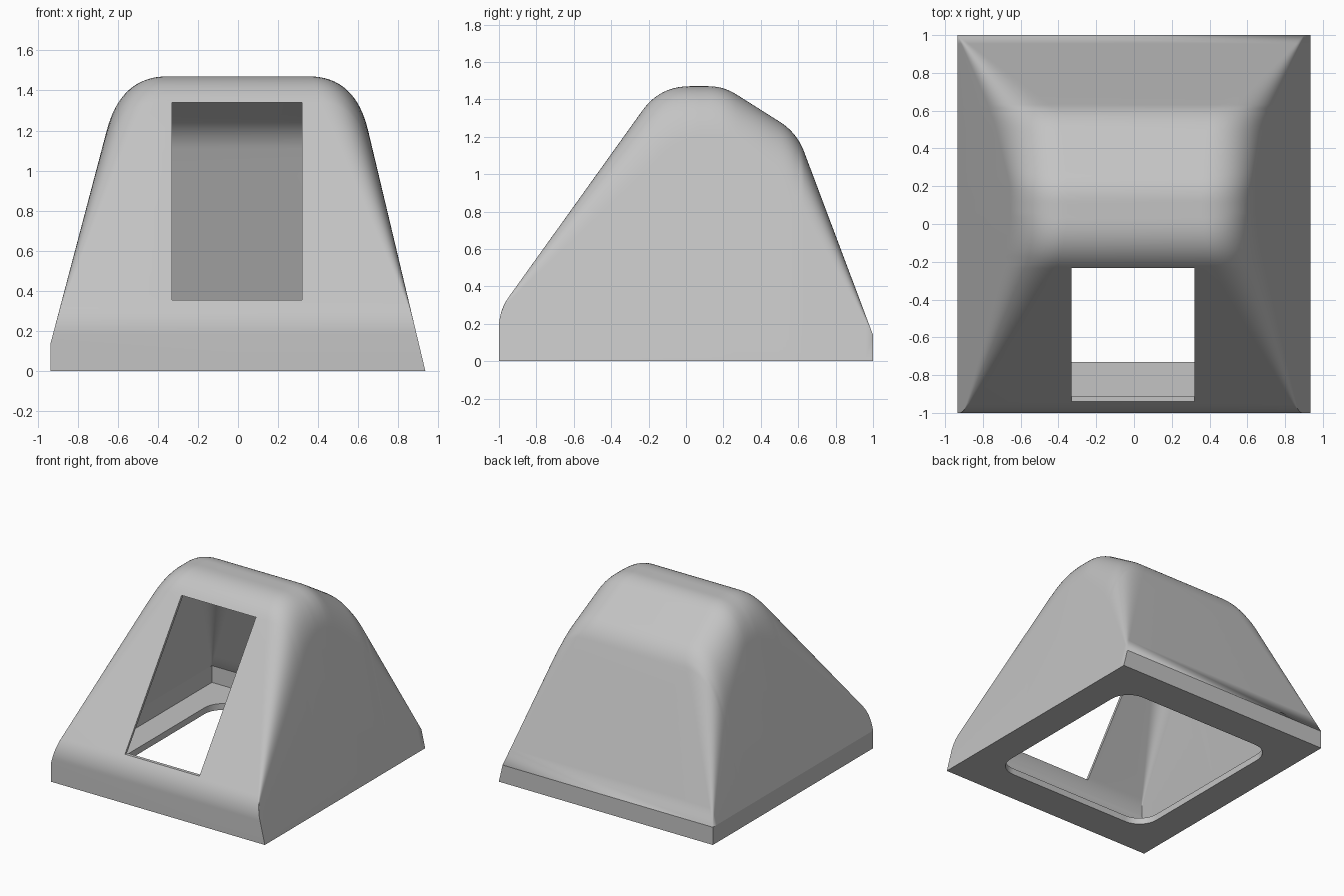
import bpy, bmesh, math
from mathutils import Vector

cube = bpy.data.objects.get("Cube")
if cube:
    bpy.data.objects.remove(cube, do_unlink=True)

grey = bpy.data.materials.new("light_grey")
grey.use_nodes = True
grey.diffuse_color = (0.55, 0.55, 0.55, 1)
grey.node_tree.nodes["Principled BSDF"].inputs["Base Color"].default_value = (0.55, 0.55, 0.55, 1)


def arc(a, corner, b, n):
    """Soft rounded corner running from a to b."""
    return [a.lerp(corner, i / n).lerp(corner.lerp(b, i / n), i / n) for i in range(n + 1)]


def rounded_path(points, cuts, n=10):
    """Polyline with rounded corners and subdivided straights."""
    pts = [Vector(p) for p in points]
    path = [pts[0]]
    for i in range(1, len(pts)):
        p = pts[i]
        last = i == len(pts) - 1
        into = p if last else p + (pts[i - 1] - p).normalized() * cuts[i - 1]
        start = path[-1]
        if (into - start).length > 0.01:
            path += [start.lerp(into, k / 8) for k in range(1, 9)]
        if not last:
            out = p + (pts[i + 1] - p).normalized() * cuts[i - 1]
            path += arc(into, p, out, n)[1:]
    return path


def ramp(y, keys):
    """Piecewise linear value."""
    for (y0, v0), (y1, v1) in zip(keys, keys[1:]):
        if y <= y1:
            return v0 + (v1 - v0) * (y - y0) / (y1 - y0)
    return keys[-1][1]


def right_wall(z):
    return 0.935 - 0.238 * z


def left_wall(z):
    return -0.935 + 0.264 * max(0, z - 0.14)


def section(y, top):
    """Cross-section at y: tapered walls with rounded shoulders."""
    a = ramp(y, [(-1, 0), (-0.2, 0.21), (0.05, 0.23), (0.2, 0.23), (0.6, 0.25), (1, 0)])
    b = ramp(y, [(-1, 0), (-0.2, 0.36), (0.05, 0.27), (0.2, 0.27), (0.6, 0.4), (1, 0)])

    def shoulder(wall, side):
        return arc(Vector((wall(top - b), top - b)), Vector((wall(top), top)),
                   Vector((wall(top) - side * a, top)), 16)

    return ([Vector((right_wall(0), 0))] + shoulder(right_wall, 1)
            + shoulder(left_wall, -1)[::-1]
            + [Vector((left_wall(0), 0.14)), Vector((left_wall(0), 0))])


def new_object(name, bm):
    bmesh.ops.remove_doubles(bm, verts=bm.verts, dist=0.0002)
    bmesh.ops.recalc_face_normals(bm, faces=bm.faces)
    mesh = bpy.data.meshes.new(name)
    bm.to_mesh(mesh)
    bm.free()
    mesh.materials.append(grey)
    ob = bpy.data.objects.new(name, mesh)
    bpy.context.collection.objects.link(ob)
    return ob


# Side outline: front slope, crown, sloped rear roof, back slope
outline = rounded_path([(-1, 0.18), (-1, 0.27), (-0.14, 1.47), (0.2, 1.47),
                        (0.593, 1.222), (1, 0.14)], [0.09, 0.16, 0.08, 0.11])


def housing_solid(name, scale=(1, 1, 1), lift=0):
    bm = bmesh.new()
    rings = []
    for y, top in outline:
        rings.append([bm.verts.new((x * scale[0], y * scale[1], z * scale[2] + lift))
                      for x, z in section(y, top)])
    for r, s in zip(rings, rings[1:]):
        for i in range(len(r)):
            j = (i + 1) % len(r)
            bm.faces.new((r[i], r[j], s[j], s[i]))
    bm.faces.new(rings[0])
    bm.faces.new(rings[-1])
    return new_object(name, bm)


def prism(name, loop, direction):
    bm = bmesh.new()
    face = bm.faces.new([bm.verts.new(p) for p in loop])
    ext = bmesh.ops.extrude_face_region(bm, geom=[face])["geom"]
    bmesh.ops.translate(bm, verts=[v for v in ext if isinstance(v, bmesh.types.BMVert)],
                        vec=direction)
    return new_object(name, bm)


# Outer housing and the cavity, window and floor opening cut from it
housing = housing_solid("housing")
cavity = housing_solid("cavity_cutter", (0.955, 0.95, 0.946), 0.05)
window = prism("window_cutter", [(-0.33, -1.2, 0.355), (0.32, -1.2, 0.355),
                                 (0.32, -1.2, 1.34), (-0.33, -1.2, 1.34)], (0, 1.2, 0))
hole = []
for k, (sx, sy) in enumerate([(1, 1), (-1, 1), (-1, -1), (1, -1)]):
    for i in range(13):
        t = math.radians(90 * k + 90 * i / 12)
        hole.append((sx * 0.53 + 0.16 * math.cos(t), sy * 0.57 + 0.16 * math.sin(t), -0.1))
opening = prism("floor_opening_cutter", hole, (0, 0, 0.25))

bpy.context.view_layer.objects.active = housing
for cutter in (cavity, window, opening):
    mod = housing.modifiers.new("cut", 'BOOLEAN')
    mod.operation = 'DIFFERENCE'
    mod.solver = 'EXACT'
    mod.object = cutter
    bpy.ops.object.modifier_apply(modifier=mod.name)
    bpy.data.objects.remove(cutter, do_unlink=True)

# Smooth shoulders with crisp base and window edges
bpy.ops.object.select_all(action='DESELECT')
housing.select_set(True)
bpy.ops.object.shade_smooth_by_angle(angle=math.radians(13))
